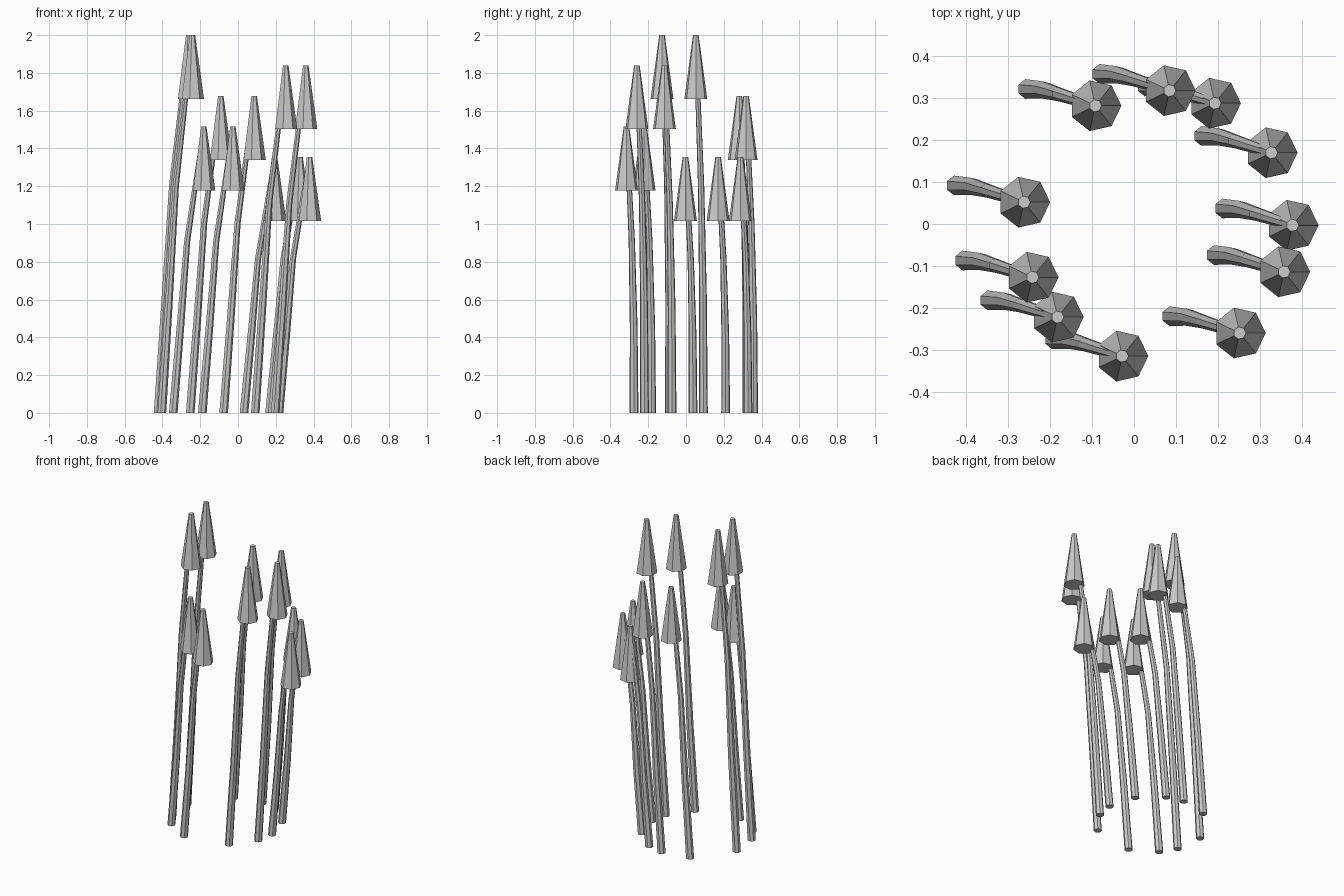
import bpy, bmesh
from math import cos, sin, tau

if "Cube" in bpy.data.objects:
    bpy.data.objects.remove(bpy.data.objects["Cube"])

SIDES = 7
# head centre x, y and overall height of every reed
REEDS = [(-0.262, 0.052, 2.0), (-0.242, -0.127, 2.0),
         (0.252, -0.26, 1.84), (0.358, -0.114, 1.84),
         (-0.092, 0.282, 1.678), (0.085, 0.318, 1.678),
         (-0.182, -0.222, 1.515), (-0.028, -0.315, 1.515),
         (0.193, 0.288, 1.355), (0.328, 0.17, 1.355), (0.378, -0.003, 1.355)]
# stem path relative to the head: dx, dy, height fraction, radius
STEM = [(-0.162, 0.040, 0.0, 0.024), (-0.124, 0.038, 0.3, 0.021),
        (-0.088, 0.028, 0.6, 0.017), (0.0, 0.0, 0.995, 0.012)]
HEAD_LENGTH, HEAD_BOTTOM_R, HEAD_TOP_R = 0.338, 0.062, 0.015


def loft(name, rings):
    """Capped tube through horizontal rings (x, y, z, radius)."""
    bm = bmesh.new()
    loops = [[bm.verts.new((x + r * cos(tau * i / SIDES), y + r * sin(tau * i / SIDES), z))
              for i in range(SIDES)] for x, y, z, r in rings]
    for a, b in zip(loops, loops[1:]):
        for i in range(SIDES):
            j = (i + 1) % SIDES
            bm.faces.new((a[i], a[j], b[j], b[i]))
    bm.faces.new(loops[0][::-1])
    bm.faces.new(loops[-1])
    mesh = bpy.data.meshes.new(name)
    bm.to_mesh(mesh)
    bm.free()
    bpy.context.collection.objects.link(bpy.data.objects.new(name, mesh))


for n, (x, y, h) in enumerate(REEDS, 1):
    # leaning stem that bends towards the head
    loft(f"reed_stem_{n}", [(x + dx, y + dy, h * f, r) for dx, dy, f, r in STEM])
    # tapered seed head
    loft(f"reed_head_{n}", [(x, y, h - HEAD_LENGTH, HEAD_BOTTOM_R), (x, y, h, HEAD_TOP_R)])
